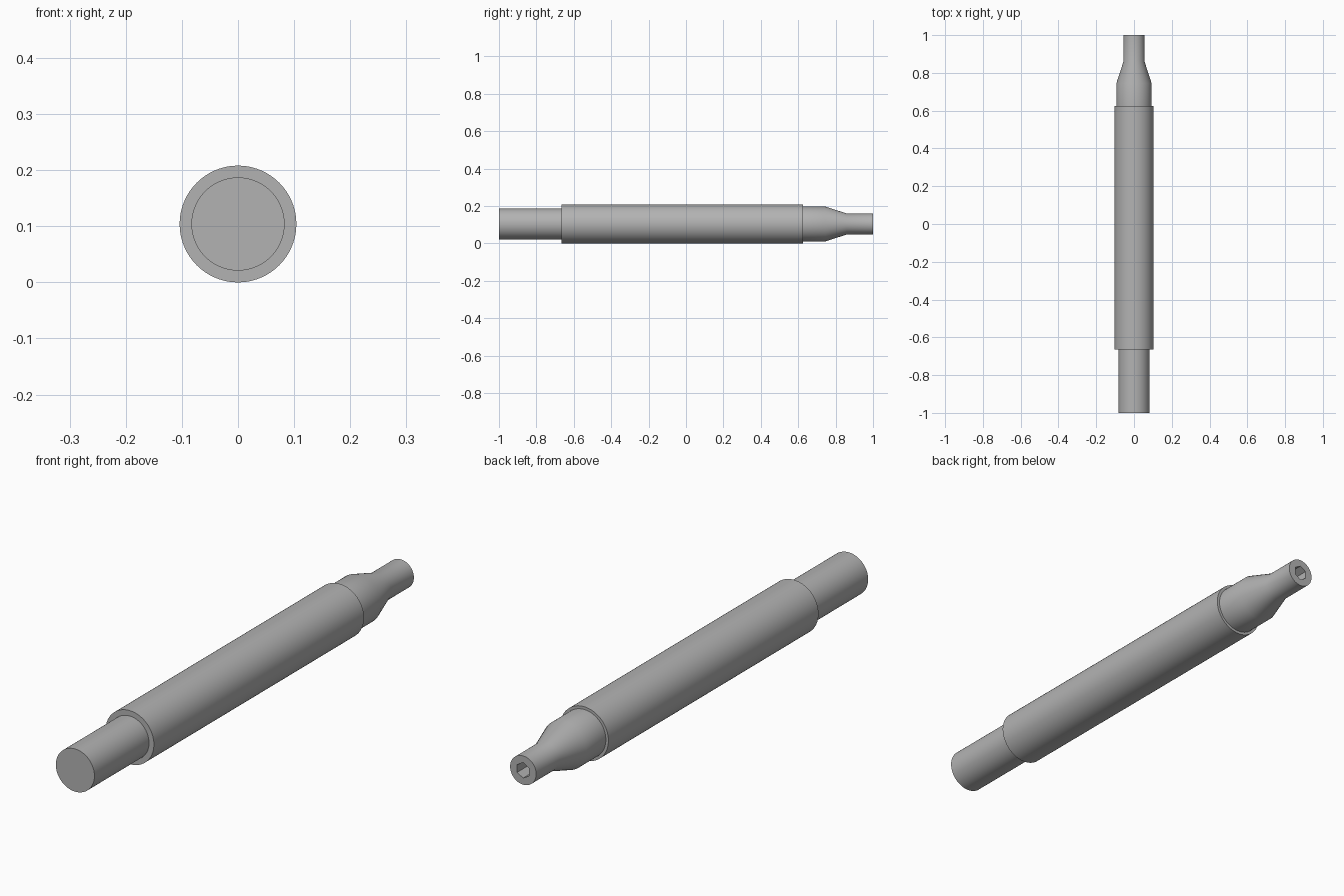
import bpy
import bmesh
import math
from mathutils import Matrix

SEGMENTS = 96
AXIS_Z = 0.104           # height of the centre line
BODY_R, FRONT_R, REAR_R, TIP_R = 0.104, 0.083, 0.093, 0.056
BODY_FRONT, BODY_BACK = -0.665, 0.625
SOCKET_R, SOCKET_DEPTH = 0.03, 0.08

default = bpy.data.objects.get("Cube")
if default:
    bpy.data.objects.remove(default, do_unlink=True)

steel = bpy.data.materials.new("plain grey")
steel.use_nodes = True
grey = (0.45, 0.45, 0.45, 1)
steel.diffuse_color = grey
steel.node_tree.nodes["Principled BSDF"].inputs["Base Color"].default_value = grey


def finish(name, bm):
    """Turn a bmesh into a grey object with smooth sides and sharp rims."""
    bmesh.ops.recalc_face_normals(bm, faces=bm.faces)
    mesh = bpy.data.meshes.new(name)
    bm.to_mesh(mesh)
    bm.free()
    mesh.materials.append(steel)
    obj = bpy.data.objects.new(name, mesh)
    bpy.context.collection.objects.link(obj)
    bpy.ops.object.select_all(action='DESELECT')
    obj.select_set(True)
    bpy.context.view_layer.objects.active = obj
    bpy.ops.object.shade_smooth_by_angle(angle=math.radians(30))
    return obj


def ring(bm, radius, y, sides=SEGMENTS):
    """Closed ring of vertices round the centre line, first one at the top."""
    steps = [math.tau * i / sides for i in range(sides)]
    return [bm.verts.new((radius * math.sin(a), y, AXIS_Z + radius * math.cos(a)))
            for a in steps]


def skin(bm, first, second):
    n = len(first)
    for i in range(n):
        j = (i + 1) % n
        bm.faces.new((first[i], first[j], second[j], second[i]))


def lathe(bm, profile):
    """Sweep (radius, y) points round the centre line; return the rings."""
    rings = [ring(bm, r, y) for r, y in profile]
    for a, b in zip(rings, rings[1:]):
        skin(bm, a, b)
    return rings


# Front shaft with a flat end
bm = bmesh.new()
rings = lathe(bm, [(FRONT_R, -1), (FRONT_R, BODY_FRONT)])
bm.faces.new(rings[0])
finish("front_shaft", bm)

# Main sleeve with a step at each end
bm = bmesh.new()
lathe(bm, [(FRONT_R, BODY_FRONT), (BODY_R, BODY_FRONT),
           (BODY_R, BODY_BACK), (REAR_R, BODY_BACK)])
finish("main_sleeve", bm)

# Tapered rear tip
bm = bmesh.new()
rings = lathe(bm, [(REAR_R, BODY_BACK), (REAR_R, 0.745), (TIP_R, 0.86), (TIP_R, 1)])

# Six-sided socket sunk into the tip, joined to the rim by a flat end face
mouth = ring(bm, SOCKET_R, 1, 6)
floor = ring(bm, SOCKET_R, 1 - SOCKET_DEPTH, 6)
skin(bm, mouth, floor)
bm.faces.new(floor)
rim = rings[-1]
span = SEGMENTS // 6
for i in range(6):
    arc = [rim[(i * span + k) % SEGMENTS] for k in range(span + 1)]
    bm.faces.new(arc + [mouth[(i + 1) % 6], mouth[i]])
finish("rear_tip", bm)
